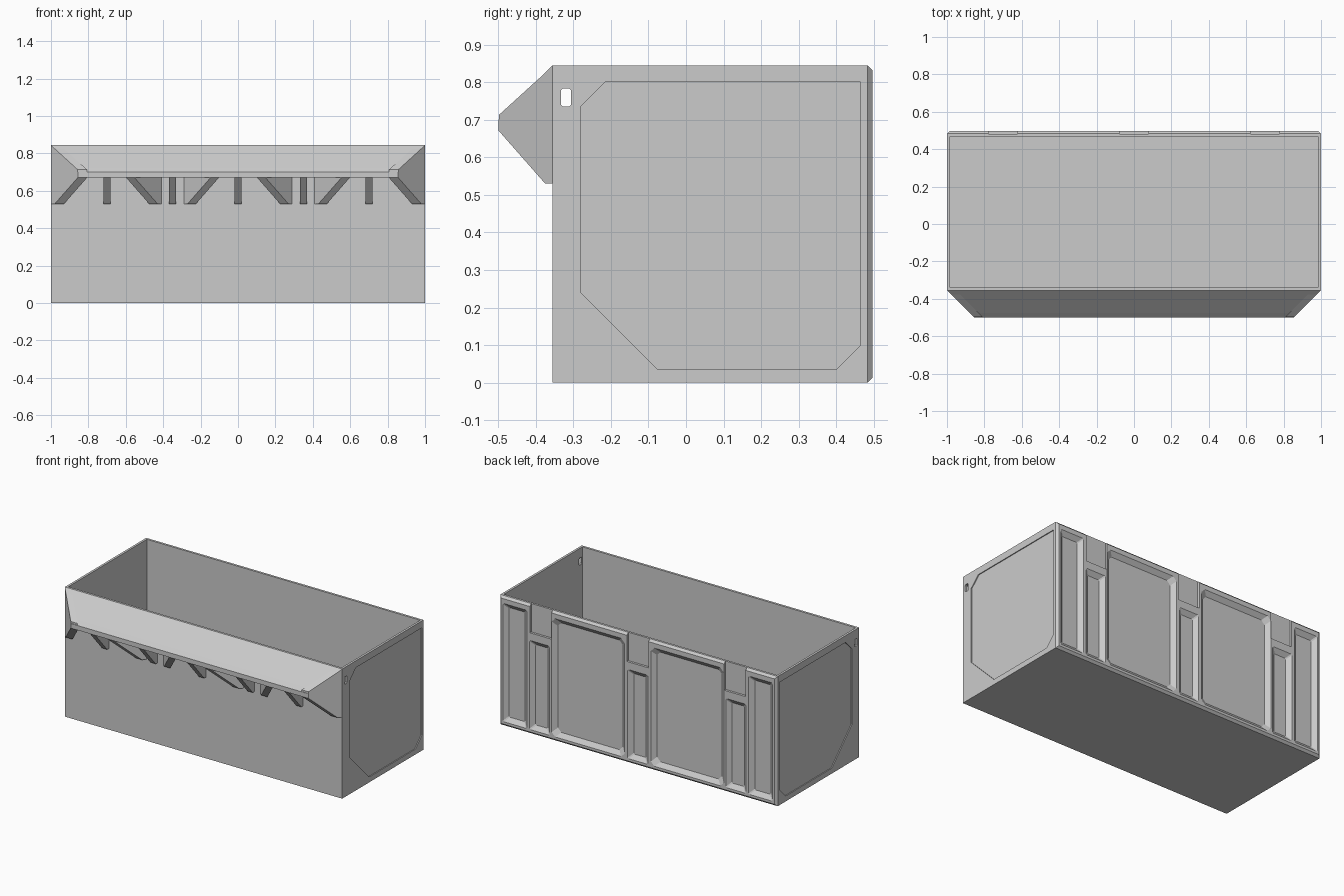
import bpy, bmesh
from mathutils import Vector

if "Cube" in bpy.data.objects:
    bpy.data.objects.remove(bpy.data.objects["Cube"])

FRONT, BACK, TOP = -0.355, 0.497, 0.845


def loft(name, ring_a, ring_b):
    """Solid between two matching rings of points."""
    bm = bmesh.new()
    a = [bm.verts.new(p) for p in ring_a]
    b = [bm.verts.new(p) for p in ring_b]
    bm.faces.new(a)
    bm.faces.new(b[::-1])
    n = len(a)
    for i in range(n):
        j = (i + 1) % n
        bm.faces.new((a[j], a[i], b[i], b[j]))
    bmesh.ops.recalc_face_normals(bm, faces=bm.faces[:])
    me = bpy.data.meshes.new(name)
    bm.to_mesh(me)
    bm.free()
    ob = bpy.data.objects.new(name, me)
    bpy.context.collection.objects.link(ob)
    return ob


def box(name, x0, x1, y0, y1, z0, z1):
    ring = [(x0, y0), (x1, y0), (x1, y1), (x0, y1)]
    return loft(name, [(x, y, z0) for x, y in ring], [(x, y, z1) for x, y in ring])


def rounded(x0, x1, z0, z1, c):
    """Rectangle with cut corners."""
    return [(x0 + c, z0), (x1 - c, z0), (x1, z0 + c), (x1, z1 - c),
            (x1 - c, z1), (x0 + c, z1), (x0, z1 - c), (x0, z0 + c)]


def cut(target, cutter):
    cutter.hide_render = True
    mod = target.modifiers.new("cut", 'BOOLEAN')
    mod.operation, mod.solver, mod.object = 'DIFFERENCE', 'EXACT', cutter
    bpy.context.view_layer.objects.active = target
    bpy.ops.object.modifier_apply(modifier=mod.name)
    bpy.data.objects.remove(cutter)


# Open bin body, with the edges of the back face chamfered
body = box("bin_body", -1, 1, FRONT, BACK, 0, TOP)
bm = bmesh.new()
bm.from_mesh(body.data)
back_edges = [e for e in bm.edges if all(v.co.y > BACK - 0.001 for v in e.verts)]
bmesh.ops.bevel(bm, geom=back_edges, offset=0.014, segments=1, affect='EDGES')
bm.to_mesh(body.data)
bm.free()
cut(body, box("cavity", -0.985, 0.985, -0.34, 0.468, 0.015, 1))

# Shallow side panels with clipped corners
panel = [(-0.28, 0.24), (-0.075, 0.035), (0.40, 0.035), (0.465, 0.10),
         (0.465, 0.80), (-0.215, 0.80), (-0.28, 0.735)]
for s in (-1, 1):
    cut(body, loft("panel_cut", [(s * 0.994, y, z) for y, z in panel],
                   [(s * 1.05, y, z) for y, z in panel]))

# Slot through both side walls
slot = rounded(-0.333, -0.306, 0.735, 0.783, 0.005)
cut(body, loft("slot_cut", [(-1.1, y, z) for y, z in slot], [(1.1, y, z) for y, z in slot]))


def back_recess(x0, x1, z0, z1, c):
    """Sloped-wall recess in the back face."""
    def ring(inset, y):
        return [(x, y, z) for x, z in
                rounded(x0 + inset, x1 - inset, z0 + inset, z1 - inset, c)]
    cut(body, loft("recess_cut", ring(0.028, 0.474), ring(-0.004, BACK + 0.003)))


# Back face: outer, narrow and wide recesses
for s in (-1, 1):
    for a, b, top, c in ((0.80, 0.972, 0.80, 0.006), (0.635, 0.78, 0.61, 0.006),
                         (0.095, 0.62, 0.80, 0.025)):
        x0, x1 = sorted((s * a, s * b))
        back_recess(x0, x1, 0.03, top, c)
back_recess(-0.072, 0.072, 0.03, 0.61, 0.006)

# Latch notches open at the top rim of the back
for x in (-0.70, 0, 0.70):
    cut(body, box("notch_cut", x - 0.078, x + 0.078, 0.482, 0.6, 0.66, 0.9))

# Sloped front lip with mitred ends
lip = [(FRONT, TOP), (-0.475, 0.725), (-0.499, 0.70), (-0.499, 0.67),
       (-0.478, 0.67), (-0.478, 0.695), (FRONT, 0.818)]
loft("front_lip", [(-1 - (y - FRONT), y, z) for y, z in lip],
     [(1 + (y - FRONT), y, z) for y, z in lip])


def gusset(name, x, width, lean, top=0.825):
    """Vertical plate from the wall to the lip; lean is its sideways run per unit."""
    prof = [(0, 0.53), (0.02, 0.53), (0.143, 0.67), (0.143, top - 0.13), (0, top)]
    a = [(x + lean * d, FRONT - d, z) for d, z in prof]
    loft(name, a, [Vector(p) + Vector((width, 0, 0)) for p in a])


# Supports under the lip, mirrored left and right
for s, side in ((-1, "left"), (1, "right")):
    gusset(f"lip_end_{side}", s, -s * 0.05, -s, TOP - 0.002)
    gusset(f"brace_outer_{side}", s * 0.41, s * 0.045, s)
    gusset(f"brace_inner_{side}", s * 0.29, -s * 0.045, -s)
    gusset(f"rib_outer_{side}", s * 0.70 - 0.019, 0.038, 0)
    gusset(f"rib_inner_{side}", s * 0.35 - 0.019, 0.038, 0)
gusset("rib_centre", -0.019, 0.038, 0)
